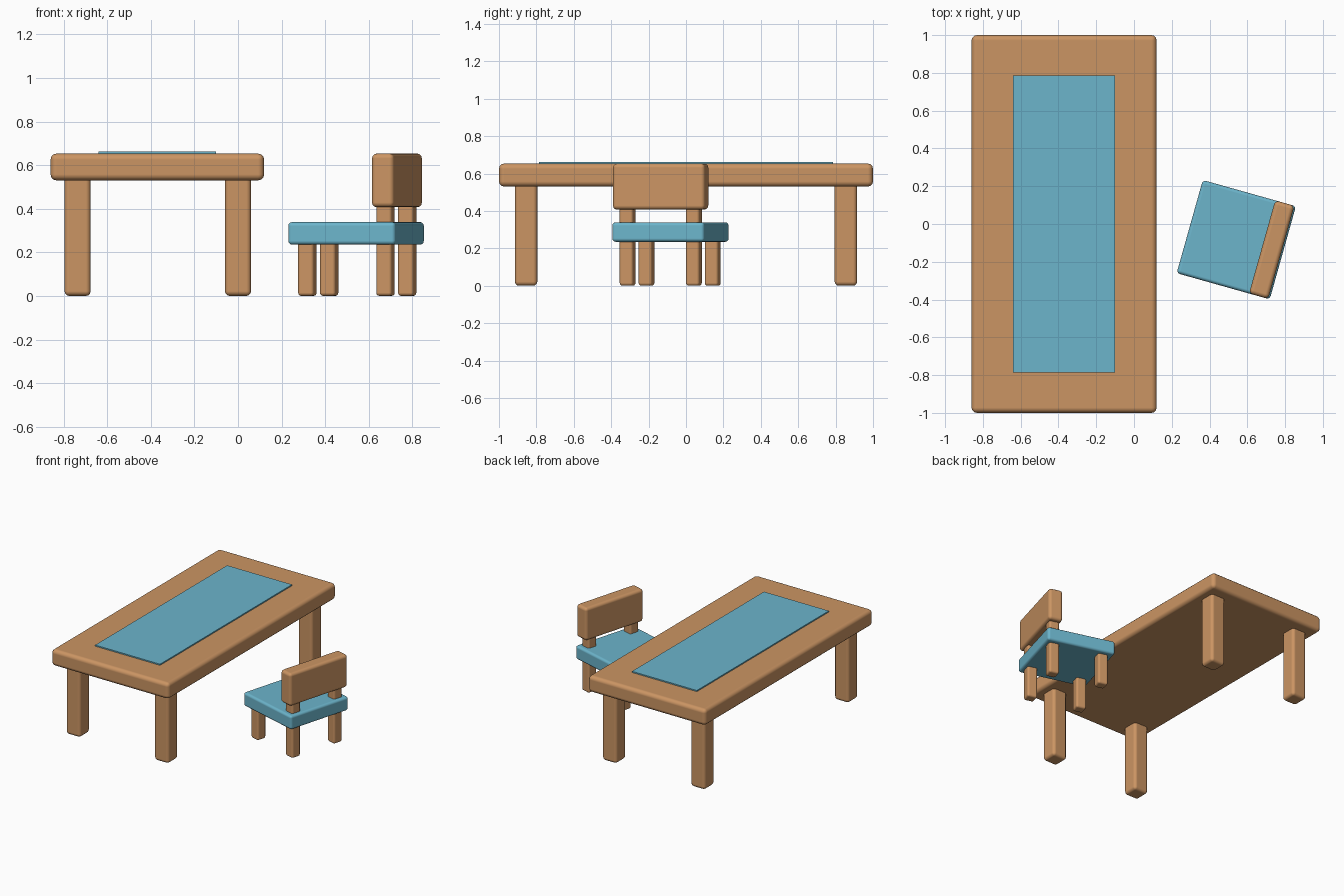
import bpy
import math
from mathutils import Matrix, Vector

cube = bpy.data.objects.get("Cube")
if cube:
    bpy.data.objects.remove(cube, do_unlink=True)


def make_material(name, rgb):
    mat = bpy.data.materials.new(name)
    mat.use_nodes = True
    colour = (*rgb, 1.0)
    mat.diffuse_color = colour
    mat.node_tree.nodes["Principled BSDF"].inputs["Base Color"].default_value = colour
    return mat


wood = make_material("warm wood", (0.60, 0.30, 0.125))
teal = make_material("soft teal", (0.15, 0.46, 0.60))


def block(name, low, high, mat, bevel, frame=Matrix()):
    """Rounded box between two corners, placed in the given frame."""
    low, high = Vector(low), Vector(high)
    bpy.ops.mesh.primitive_cube_add(size=1)
    obj = bpy.context.object
    obj.name = name
    obj.data.transform(Matrix.Translation((low + high) / 2)
                       @ Matrix.Diagonal((*(high - low), 1)))
    obj.matrix_world = frame
    obj.data.materials.append(mat)
    if bevel:
        bpy.ops.object.shade_smooth()
        mod = obj.modifiers.new("rounded edges", 'BEVEL')
        mod.width = bevel
        mod.segments = 3
        mod.harden_normals = True
    return obj


def leg(name, x, y, half, top, bevel, frame=Matrix()):
    return block(name, (x - half, y - half, 0), (x + half, y + half, top),
                 wood, bevel, frame)


# Table
table = Matrix.Translation((-0.37, 0, 0))
block("table_top", (-0.49, -1, 0.53), (0.49, 1, 0.653), wood, 0.028, table)
block("table_mat", (-0.27, -0.785, 0.65), (0.27, 0.785, 0.662), teal, 0, table)
for x, side in ((-0.366, "right"), (0.37, "left")):
    for y, end in ((-0.855, "front"), (0.855, "back")):
        leg(f"table_leg_{end}_{side}", x, y, 0.06, 0.56, 0.022, table)

# Chair, turned a little away from the table
chair = Matrix.Translation((0.5415, -0.083, 0)) @ Matrix.Rotation(math.radians(-15.7), 4, 'Z')
block("chair_seat", (-0.256, -0.256, 0.235), (0.256, 0.256, 0.339), teal, 0.018, chair)
block("chair_backrest", (0.142, -0.256, 0.407), (0.248, 0.256, 0.653), wood, 0.022, chair)
for y, side in ((-0.184, "right"), (0.184, "left")):
    leg(f"chair_short_leg_{side}", -0.18, y, 0.0375, 0.27, 0.015, chair)
    leg(f"chair_tall_leg_{side}", 0.192, y, 0.0375, 0.45, 0.015, chair)
